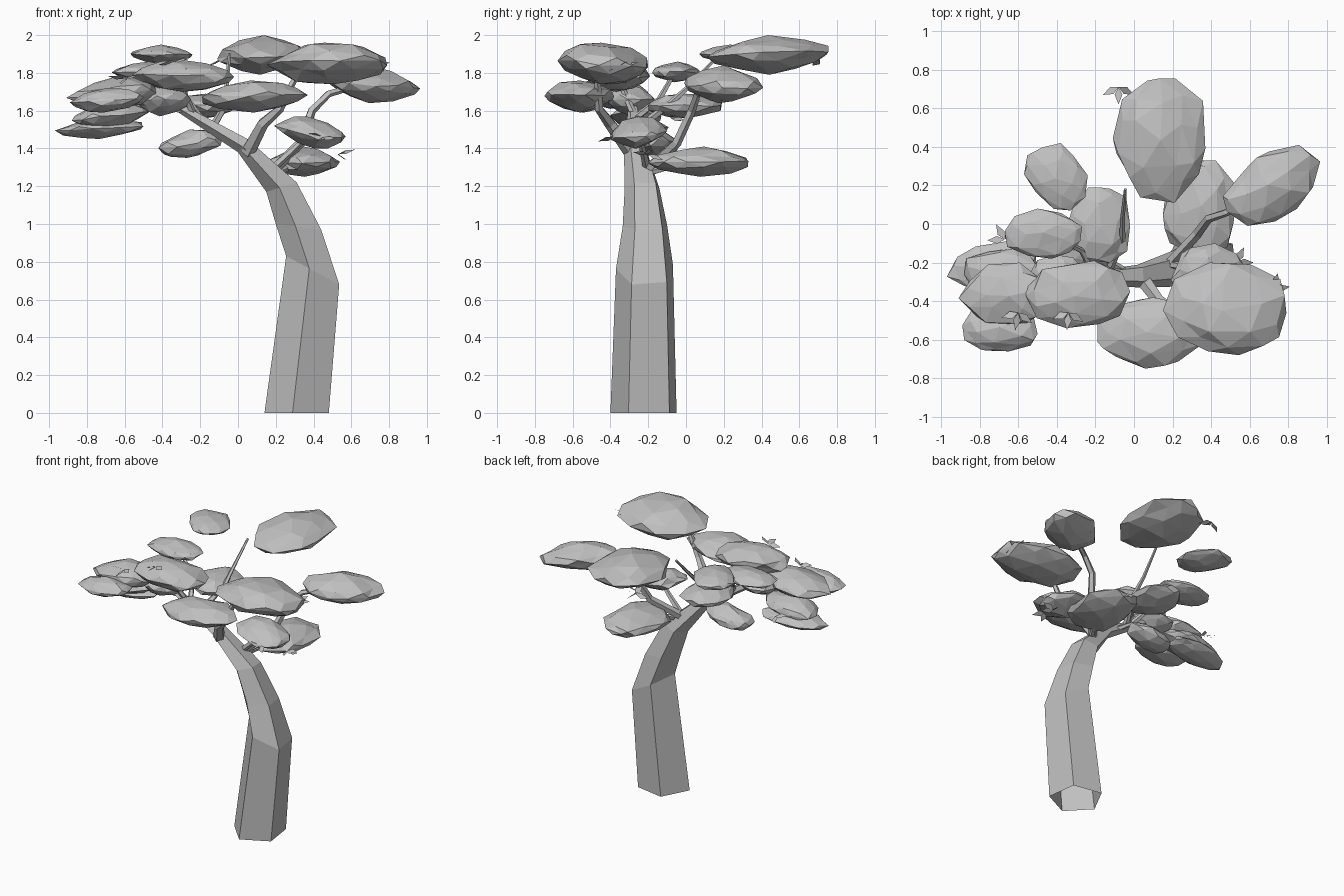
import bpy, bmesh, math, random
from mathutils import Vector, Matrix

random.seed(4)
if "Cube" in bpy.data.objects:
    bpy.data.objects.remove(bpy.data.objects["Cube"])

# One plain grey for the whole tree
grey = bpy.data.materials.new("plain_grey")
grey.use_nodes = True
grey.diffuse_color = (0.53, 0.53, 0.53, 1)
grey.node_tree.nodes["Principled BSDF"].inputs["Base Color"].default_value = grey.diffuse_color


def finish(name, bm):
    """Turn a bmesh into a flat-shaded object."""
    mesh = bpy.data.meshes.new(name)
    bm.to_mesh(mesh)
    bm.free()
    mesh.materials.append(grey)
    obj = bpy.data.objects.new(name, mesh)
    bpy.context.collection.objects.link(obj)
    return obj


def loft(name, rings):
    """Skin a list of counter-clockwise point rings, open at the start, capped at the end."""
    bm = bmesh.new()
    loops = [[bm.verts.new(p) for p in ring] for ring in rings]
    count = len(loops[0])
    for low, high in zip(loops, loops[1:]):
        for i in range(count):
            j = (i + 1) % count
            bm.faces.new((low[i], low[j], high[j], high[i]))
    bm.faces.new(loops[-1])
    return finish(name, bm)


def pentagon(centre, u, v, phase=0.0):
    angles = [phase + math.tau * i / 5 for i in range(5)]
    return [centre + u * math.cos(a) + v * math.sin(a) for a in angles]


def branch(name, start_radius, end_radius, *path):
    """Tapered five-sided tube along a path."""
    pts = [Vector(p) for p in path]
    overall = (pts[-1] - pts[0]).normalized()
    ref = Vector((1, 0, 0)) if abs(overall.y) > 0.7 else Vector((0, 1, 0))
    rings = []
    for i, p in enumerate(pts):
        tangent = (pts[min(i + 1, len(pts) - 1)] - pts[max(i - 1, 0)]).normalized()
        u = ref.cross(tangent).normalized()
        v = tangent.cross(u)
        r = start_radius + (end_radius - start_radius) * i / (len(pts) - 1)
        rings.append(pentagon(p, u * r, v * r))
    return loft(name, rings)


def foliage(name, xs, ys, zs, skew=0.0, lean_x=0.0, lean_y=0.0):
    """Faceted lens-like leaf clump filling the given extents, skewed in plan and leaning."""
    bm = bmesh.new()
    bmesh.ops.create_icosphere(bm, subdivisions=2, radius=1)
    spin = Matrix.Rotation(random.uniform(0, math.tau), 3, 'Z')
    for v in bm.verts:
        p = spin @ v.co
        p.z *= 1.2 - 0.4 * p.xy.length_squared
        p += Vector([random.uniform(-0.1, 0.1) for _ in range(3)])
        p.y += skew * p.x
        p.z += lean_x * p.x + lean_y * p.y
        v.co = p
    for axis, (low, high) in enumerate((xs, ys, zs)):
        values = [v.co[axis] for v in bm.verts]
        start, span = min(values), max(values) - min(values)
        for v in bm.verts:
            v.co[axis] = low + (v.co[axis] - start) / span * (high - low)
    # merge part of the facets so they read as larger irregular planes
    bmesh.ops.dissolve_limit(bm, angle_limit=math.radians(11),
                             verts=bm.verts, edges=bm.edges)
    return finish(name, bm)


def leaf_sprig(name, location, heading):
    """Three pointed leaves fanning from one spot."""
    bm = bmesh.new()
    base = Vector(location)
    for turn in (-1.1, 0, 1.1):
        a = math.radians(heading) + turn
        along = Vector((math.cos(a), math.sin(a), random.uniform(-0.4, 0.4)))
        side = Vector((-math.sin(a), math.cos(a), 0.5))
        outline = (base, base + along * 0.04 + side * 0.02,
                   base + along * 0.09, base + along * 0.04 - side * 0.02)
        bm.faces.new([bm.verts.new(p) for p in outline])
    return finish(name, bm)


# Bent five-sided trunk: left and right outline points, depth centre and radius
trunk_outline = (
    ((.14, 0), (.48, 0), -.217, .186),
    ((.255, .83), (.535, .68), -.213, .16),
    ((.2, 1), (.44, .97), -.212, .125),
    ((.15, 1.17), (.31, 1.22), -.228, .098),
    ((0, 1.38), (.05, 1.45), -.268, .062),
    ((-.33, 1.6), (-.31, 1.64), -.28, .026),
)
trunk_rings = []
for (lx, lz), (rx, rz), y, radius in trunk_outline:
    left, right = Vector((lx, y, lz)), Vector((rx, y, rz))
    trunk_rings.append(pentagon(left.lerp(right, .53), (right - left) * .535,
                                Vector((0, radius, 0)), math.radians(44)))
loft("trunk", trunk_rings)

# Branches
branch("front_branch", .04, .016, (.05, -.29, 1.38), (.13, -.4, 1.53),
       (.22, -.46, 1.61), (.31, -.47, 1.79))
branch("right_branch", .03, .016, (.18, -.21, 1.28), (.33, -.05, 1.43),
       (.39, .03, 1.6), (.48, .06, 1.69), (.62, .14, 1.73))
branch("right_twig", .022, .012, (.2, -.21, 1.31), (.3, -.23, 1.4), (.38, -.25, 1.48))
branch("low_back_twig", .02, .012, (.22, -.17, 1.28), (.29, -.06, 1.31), (.36, .06, 1.33))
branch("bare_twig", .022, .008, (-.14, -.26, 1.5), (-.06, -.08, 1.64),
       (-.06, .03, 1.74), (-.045, .18, 1.9))
branch("low_left_twig", .02, .012, (-.04, -.25, 1.45), (-.13, -.19, 1.5), (-.22, -.13, 1.43))
branch("rear_left_branch", .02, .012, (-.2, -.27, 1.56), (-.27, -.14, 1.66), (-.42, -.06, 1.8))
branch("crown_twig", .02, .012, (-.24, -.28, 1.59), (-.28, -.32, 1.68), (-.3, -.36, 1.79))
branch("left_branch", .025, .012, (-.3, -.28, 1.61), (-.48, -.3, 1.62), (-.66, -.34, 1.68))

# Leaf clumps on the right and back
foliage("back_clump", (-.11, .37), (.11, .755), (1.79, 2), 0, .15, .12)
foliage("far_right_clump", (.46, .965), (-.01, .41), (1.64, 1.84), .45, -.25)
foliage("low_back_clump", (.15, .54), (-.2, .33), (1.25, 1.41), 0, .15)
foliage("low_right_clump", (.19, .57), (-.4, -.1), (1.4, 1.57), 0, -.45, .2)
foliage("front_right_clump", (.15, .79), (-.68, -.2), (1.74, 1.96), 0, 0, -.15)
foliage("front_clump", (-.19, .37), (-.75, -.38), (1.59, 1.76), 0, .15)

# Leaf clumps on the left
foliage("crown_clump", (-.56, -.02), (-.54, -.19), (1.7, 1.87), 0, -.1)
foliage("upper_left_clump", (-.91, -.43), (-.52, -.2), (1.61, 1.78), 0, .35)
foliage("front_left_clump", (-.89, -.5), (-.66, -.43), (1.59, 1.72), 0, .3)
foliage("outer_left_clump", (-.97, -.5), (-.35, -.09), (1.45, 1.56), .2, .3)
foliage("under_left_clump", (-.88, -.47), (-.4, -.13), (1.5, 1.64), 0, .4)
foliage("inner_left_clump", (-.55, -.25), (-.43, -.16), (1.57, 1.74))
foliage("mid_left_clump", (-.67, -.27), (-.18, .08), (1.75, 1.86))
foliage("high_left_clump", (-.57, -.24), (.07, .42), (1.85, 1.95), -.3)
foliage("rear_clump", (-.35, -.02), (-.2, .19), (1.56, 1.69))
foliage("low_left_clump", (-.42, -.08), (-.25, -.04), (1.35, 1.5), 0, .4)

# Loose leaf sprigs
sprigs = ((-.08, .71, 1.87, 270), (.72, -.34, 1.84, 10), (-.6, -.46, 1.77, 260),
          (-.34, -.46, 1.86, 265), (-.67, -.08, 1.56, 120), (.53, -.2, 1.37, 0),
          (.45, -.38, 1.46, 250))
for number, (x, y, z, heading) in enumerate(sprigs):
    leaf_sprig(f"leaf_sprig_{number}", (x, y, z), heading)
